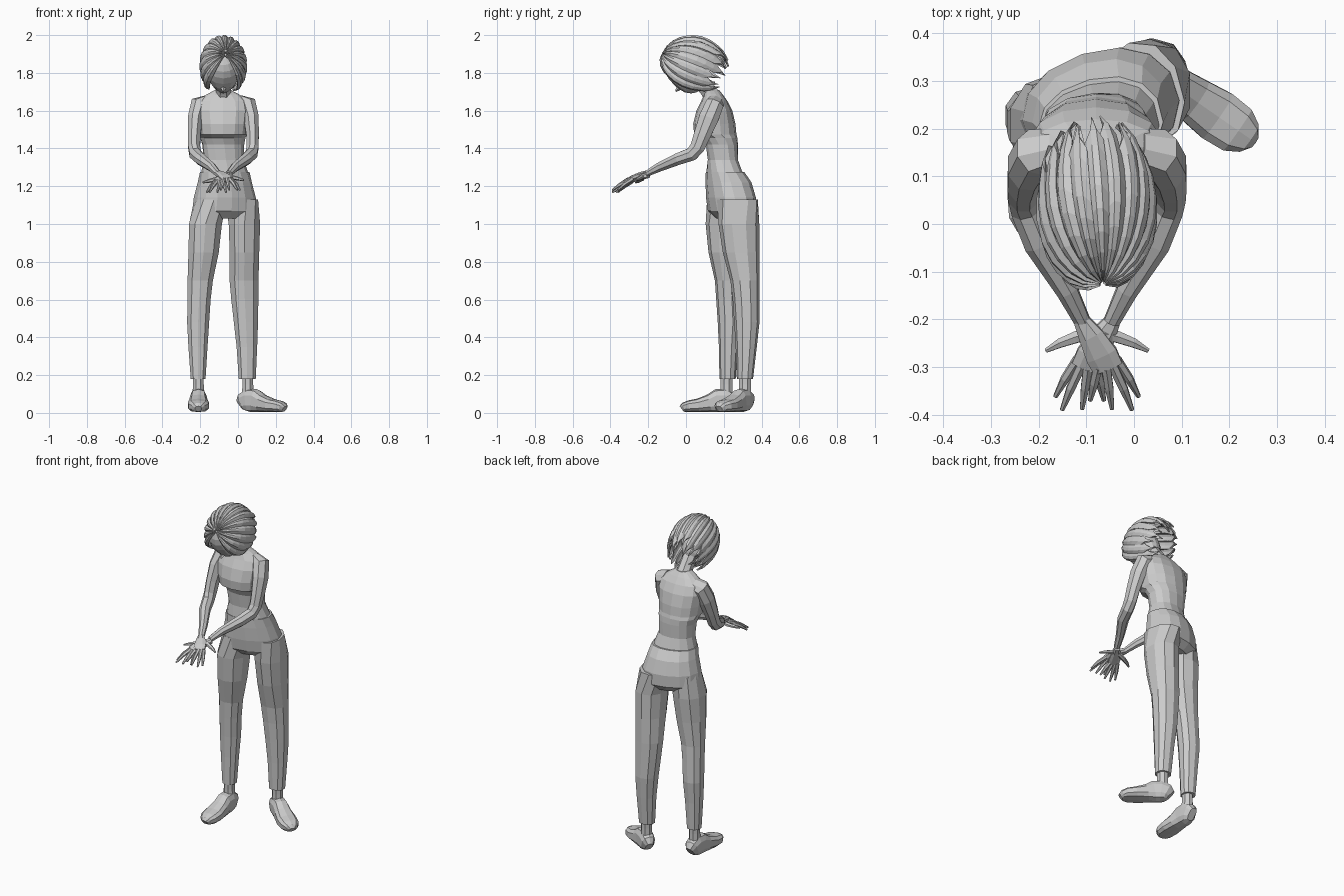
import bpy, bmesh, math
from mathutils import Vector, Matrix

if "Cube" in bpy.data.objects:
    bpy.data.objects.remove(bpy.data.objects["Cube"])

MID = -0.0775  # body centre line in x


def finish(name, bm):
    bmesh.ops.recalc_face_normals(bm, faces=bm.faces)
    me = bpy.data.meshes.new(name)
    bm.to_mesh(me)
    bm.free()
    ob = bpy.data.objects.new(name, me)
    bpy.context.collection.objects.link(ob)
    return ob


def loft(name, rings, n=10, p=2.0, ref=None):
    """Skin rings (x, y, z, a, b[, yaw]). With ref they stand across the path, else they lie flat."""
    bm = bmesh.new()
    pts = [Vector(r[:3]) for r in rings]
    loops = []
    for i, r in enumerate(rings):
        if ref is None:
            yaw = math.radians(r[5]) if len(r) > 5 else 0
            side = Vector((math.cos(yaw), math.sin(yaw), 0))
            up = Vector((-math.sin(yaw), math.cos(yaw), 0))
        else:
            t = (pts[min(i + 1, len(pts) - 1)] - pts[max(i - 1, 0)]).normalized()
            side = Vector(ref)
            side = (side - t * side.dot(t)).normalized()
            up = side.cross(t)
        loop = []
        for k in range(n):
            ang = 2 * math.pi * (k + 0.5) / n
            c, s = math.cos(ang), math.sin(ang)
            u = math.copysign(abs(c) ** (2 / p), c) * r[3]
            v = math.copysign(abs(s) ** (2 / p), s) * r[4]
            loop.append(bm.verts.new(pts[i] + side * u + up * v))
        loops.append(loop)
    for a, b in zip(loops, loops[1:]):
        for k in range(n):
            bm.faces.new((a[k], a[(k + 1) % n], b[(k + 1) % n], b[k]))
    bm.faces.new(loops[0])
    bm.faces.new(loops[-1])
    return finish(name, bm)


# Torso and neck
loft("torso", [
    (-.07, .205, 1.26, .128, .095, 14), (-.075, .195, 1.34, .106, .080, 8),
    (-.078, .19, 1.42, .112, .085, 4), (-.08, .18, 1.455, .122, .092),
    (-.08, .155, 1.475, .128, .112), (-.08, .15, 1.53, .135, .112),
    (-.08, .15, 1.60, .145, .095), (-.08, .15, 1.65, .135, .07),
    (-.08, .145, 1.685, .09, .05), (-.08, .135, 1.71, .042, .04)], n=14, p=2.3)
loft("neck", [(MID, .15, 1.66, .05, .05), (MID, .115, 1.71, .043, .045),
              (MID, .06, 1.78, .043, .045)], n=8, ref=(1, 0, 0))

# Trousers: pelvis turned towards the stepping leg, then both legs
loft("trouser_pelvis", [
    (-.07, .207, 1.275, .132, .099, 14), (-.07, .225, 1.22, .144, .117, 17),
    (-.07, .238, 1.14, .166, .125, 18), (-.07, .243, 1.07, .175, .118, 18),
    (-.065, .245, 1.03, .11, .08, 18)], n=14, p=2.2)
loft("trouser_leg_left", [
    (-.145, .215, 1.13, .085, .105, 10), (-.172, .208, 1.0, .091, .104),
    (-.182, .207, .85, .084, .088), (-.200, .217, .70, .070, .064),
    (-.206, .222, .60, .064, .062), (-.211, .228, .48, .061, .060),
    (-.212, .224, .35, .053, .050), (-.211, .22, .18, .041, .043)], p=2.2)
loft("trouser_leg_right", [
    (.018, .272, 1.13, .085, .112, 15), (.034, .28, 1.0, .087, .108),
    (.034, .292, .85, .082, .097), (.032, .312, .70, .080, .077),
    (.036, .318, .60, .075, .071), (.042, .322, .48, .067, .067),
    (.047, .319, .35, .057, .056), (.049, .312, .18, .047, .043)], p=2.2)

# Ankles and shoes: heel-to-toe sections of (distance, half width, height)
SHOE = [(-.042, .022, .075), (-.025, .040, .105), (.01, .044, .125), (.05, .045, .122),
        (.09, .050, .095), (.15, .058, .072), (.2, .054, .062), (.228, .036, .05), (.238, .018, .035)]
for side, ax, ay, dx, dy in (("left", -.21, .215, 0, -1), ("right", .052, .312, .82, -.57)):
    loft("ankle_" + side, [(ax, ay, .08, .034, .036), (ax, ay, .15, .031, .034),
                           (ax, ay, .22, .031, .034)], n=8)
    loft("shoe_" + side, [(ax + dx * s, ay + dy * s, h / 2 + .004, w, h / 2) for s, w, h in SHOE],
         p=2.8, ref=(-dy, dx, 0))

# Arms and hands: described once, then reflected across the body
ARM = [(-.165, .16, 1.65, .03, .045), (-.205, .15, 1.632, .05, .052),
       (-.225, .12, 1.56, .043, .056), (-.232, .085, 1.47, .036, .048),
       (-.232, .06, 1.405, .034, .042), (-.226, .03, 1.37, .034, .038),
       (-.200, -.04, 1.345, .033, .034), (-.140, -.14, 1.302, .024, .026),
       (-.108, -.205, 1.268, .018, .017)]
PALM = [(-.112, -.2, 1.27, .017, .016), (-.09, -.235, 1.262, .028, .016),
        (-.068, -.275, 1.248, .036, .014), (-.054, -.303, 1.236, .034, .011)]
FINGERS = [((-.036, -.285), (-.010, -.325), (.010, -.362)),
           ((-.044, -.298), (-.022, -.345), (-.004, -.390)),
           ((-.058, -.303), (-.052, -.345), (-.046, -.388)),
           ((-.076, -.300), (-.084, -.335), (-.092, -.370))]


def reflect(rings, flip, drop):
    return [(2 * MID - r[0] if flip else r[0], r[1], r[2] - drop, *r[3:]) for r in rings]


for side, flip, drop in (("left", False, 0), ("right", True, .012)):
    loft("arm_" + side, reflect(ARM, flip, 0), n=8, ref=(1, 0, 0))
    loft("palm_" + side, reflect(PALM, flip, drop), n=8, p=2.5, ref=(1, 0, 0))
    for i, joints in enumerate(FINGERS):
        rings = [(x, y, z, r, r) for (x, y), z, r in
                 zip(joints, (1.238, 1.212, 1.18), (.011, .010, .005))]
        loft(f"finger_{i + 1}_{side}", reflect(rings, flip, drop), n=6, ref=(1, 0, 0))
    thumb = [(-.085, -.225, 1.262, .013, .013), (-.035, -.237, 1.248, .014, .012),
             (.0, -.25, 1.24, .011, .010), (.03, -.266, 1.232, .005, .005)]
    loft("thumb_" + side, reflect(thumb, flip, drop), n=6, ref=(0, 1, 0))

# Head bowed forward, narrowing to the chin, with a small nose
bm = bmesh.new()
bmesh.ops.create_uvsphere(bm, u_segments=14, v_segments=10, radius=1)
for v in bm.verts:
    low = max(0, -v.co.z)
    v.co.x *= .098 * (1 - .4 * low)
    v.co.y = v.co.y * .10 - .018 * low
    v.co.z *= .128
nose = bmesh.ops.create_cone(bm, segments=4, radius1=.018, radius2=.004, depth=.03,
                             cap_ends=True)["verts"]
bmesh.ops.transform(bm, verts=nose, matrix=Matrix.Translation((0, -.105, -.035))
                    @ Matrix.Rotation(math.radians(90), 4, 'X'))
bm.transform(Matrix.Translation((MID, .0, 1.815)) @ Matrix.Rotation(math.radians(48), 4, 'X'))
finish("head", bm)

# Hair: stepped locks swept from the front parting round the skull to pointed tips
bm = bmesh.new()
d = Vector((-.10, .90, -.40)).normalized()
e2 = Vector((1, 0, 0))
e2 = (e2 - d * e2.dot(d)).normalized()
e1 = e2.cross(d)
if e1.z < 0:
    e1 = -e1
LOCKS, STEPS, SPAN = 15, 9, math.radians(140)
for k in range(LOCKS):
    grid = []
    for f, lift in ((-.1, .96), (.35, 1.05), (.7, 1.06), (1.08, 1.0)):
        m = k + f
        end = math.radians(142 + 9 * (k % 3)) - (abs(f - .5) * .45)
        phi = -SPAN + 2 * SPAN * m / LOCKS
        col = []
        for j in range(STEPS + 1):
            t = j / STEPS
            th = .06 + (end - .06) * t
            q = 1 if j < STEPS else .15          # pinch the last row to a tip
            ph = phi if q == 1 else -SPAN + 2 * SPAN * (k + .5 + (f - .5) * q) / LOCKS
            v = d * -math.cos(th) + (e1 * math.cos(ph) + e2 * math.sin(ph)) * math.sin(th)
            r = lift * (1 + .10 * max(0, t - .75) * 4) - .04 * (1 - t) ** 4
            col.append(bm.verts.new((MID + v.x * .121 * r, .03 + v.y * .170 * r,
                                     1.838 + v.z * .155 * r)))
        grid.append(col)
    for a, b in zip(grid, grid[1:]):
        for j in range(STEPS):
            bm.faces.new((a[j], a[j + 1], b[j + 1], b[j]))
hair = finish("hair_locks", bm)
solid = hair.modifiers.new("thickness", 'SOLIDIFY')
solid.thickness = .008
solid.offset = -1
